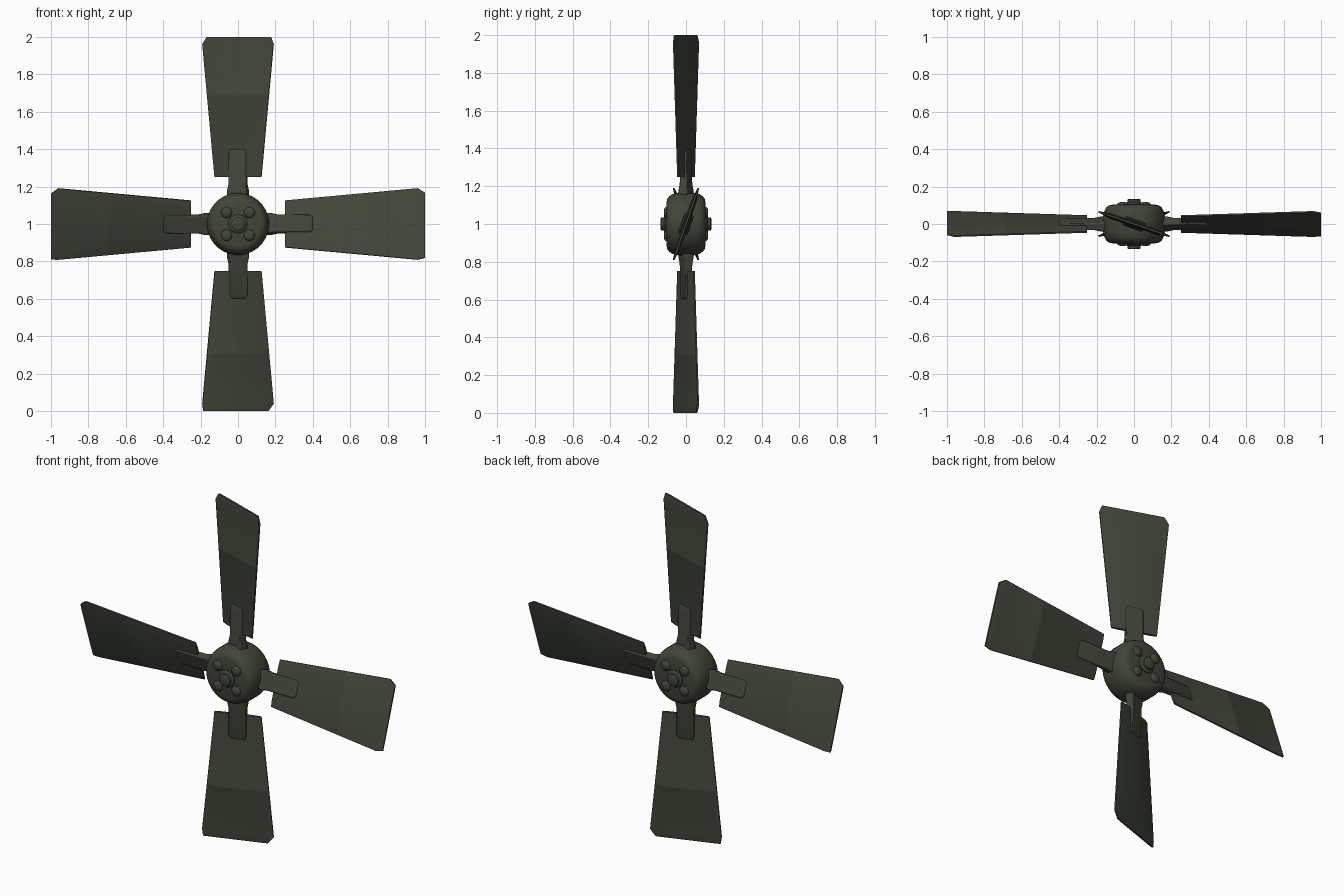
import bpy, bmesh, math
from mathutils import Matrix, Vector

cube = bpy.data.objects.get("Cube")
if cube:
    bpy.data.objects.remove(cube, do_unlink=True)

PITCH = math.radians(-19)
CENTRE = Matrix.Translation((0, 0, 1))

olive = bpy.data.materials.new("dark olive paint")
olive.use_nodes = True
colour = (0.052, 0.061, 0.042, 1)
olive.diffuse_color = colour
bsdf = olive.node_tree.nodes["Principled BSDF"]
bsdf.inputs["Base Color"].default_value = colour
bsdf.inputs["Roughness"].default_value = 0.8


def finish(name, bm, matrix, bevel=0.0, angle=35):
    bmesh.ops.recalc_face_normals(bm, faces=bm.faces)
    mesh = bpy.data.meshes.new(name)
    bm.to_mesh(mesh)
    bm.free()
    mesh.materials.append(olive)
    obj = bpy.data.objects.new(name, mesh)
    bpy.context.collection.objects.link(obj)
    obj.matrix_world = matrix
    if bevel:
        mod = obj.modifiers.new("soft edges", 'BEVEL')
        mod.width, mod.segments = bevel, 2
    bpy.ops.object.select_all(action='DESELECT')
    obj.select_set(True)
    bpy.context.view_layer.objects.active = obj
    bpy.ops.object.shade_smooth_by_angle(angle=math.radians(angle))
    return obj


def loft(rings):
    """Join equal-sized rings of points and cap both ends."""
    bm = bmesh.new()
    rows = [[bm.verts.new(p) for p in ring] for ring in rings]
    n = len(rows[0])
    for a, b in zip(rows, rows[1:]):
        for i in range(n):
            j = (i + 1) % n
            bm.faces.new((a[i], a[j], b[j], b[i]))
    bm.faces.new(rows[0])
    bm.faces.new(rows[-1])
    return bm


def lathe(profile, sides):
    """Spin (radius, depth) pairs around the y axis."""
    turns = [2 * math.pi * i / sides for i in range(sides)]
    return loft([[(r * math.cos(t), y, r * math.sin(t)) for t in turns]
                 for r, y in profile])


def blade(name, matrix, cut_a, cut_b):
    """Tapered plate with a raised cross rib and clipped tip corners."""
    def section(z, thick, a=0.0, b=0.0):
        half = 0.132 + (z - 0.25) / 0.75 * 0.073
        l, r, t, e = -half + a, half - b, thick / 2, 0.004
        m = 0.04
        return [(l, -e, z), (l + m, -t, z), (r - m, -t, z),
                (r, -e, z), (r, e, z), (r - m, t, z), (l + m, t, z), (l, e, z)]
    rings = [section(0.25, 0.016), section(0.26, 0.02), section(0.67, 0.02),
             section(0.685, 0.03), section(0.695, 0.03), section(0.71, 0.02),
             section(0.96, 0.018), section(0.985, 0.016, cut_a * 0.6, cut_b * 0.6),
             section(1.0, 0.01, cut_a, cut_b)]
    finish(name, loft(rings), matrix, angle=40)


def strap(name, matrix):
    """Flat arm from the hub that clamps both faces of the blade."""
    rings = []
    for z, half, thick in ((0.1, 0.055, 0.05), (0.18, 0.055, 0.05),
                           (0.21, 0.05, 0.04), (0.38, 0.05, 0.036),
                           (0.4, 0.04, 0.02)):
        t = thick / 2
        rings.append([(-half, -t, z), (half, -t, z), (half, t, z), (-half, t, z)])
    finish(name, loft(rings), matrix, bevel=0.006)


# Four pitched blades, each with its mounting strap
for name, turn, cut_a, cut_b in (("top", 0, 0.03, 0.02), ("left", 90, 0.03, 0.015),
                                 ("bottom", 180, 0.035, 0.01), ("right", 270, 0.005, 0.035)):
    matrix = (CENTRE @ Matrix.Rotation(math.radians(turn), 4, 'Y')
              @ Matrix.Rotation(PITCH, 4, 'Z'))
    blade(name + "_blade", matrix, cut_a, cut_b)
    strap(name + "_blade_strap", matrix)

# Rounded drum hub
half = [(0.115, 0.103), (0.135, 0.099), (0.148, 0.088), (0.158, 0.07), (0.166, 0.04)]
profile = [(r, -y) for r, y in half] + [(r, y) for r, y in reversed(half)]
finish("hub", lathe(profile, 40), CENTRE, angle=50)

# Centre cap and ring of domed bolts on each side
cap = [(0.05, 0.09), (0.05, 0.108), (0.042, 0.115), (0.035, 0.117),
       (0.035, 0.13), (0.028, 0.134)]
bolt = [(0.03, 0.095), (0.03, 0.106), (0.024, 0.113), (0.012, 0.117)]
for side, flip in (("front", math.pi), ("back", 0)):
    face = CENTRE @ Matrix.Rotation(flip, 4, 'Z')
    finish(side + "_hub_cap", lathe(cap, 24), face)
    for i in range(4):
        a = math.pi / 4 + i * math.pi / 2
        spot = Vector((0.086 * math.cos(a), 0, 0.086 * math.sin(a)))
        finish(f"{side}_bolt_{i + 1}", lathe(bolt, 16),
               face @ Matrix.Translation(spot), angle=50)
